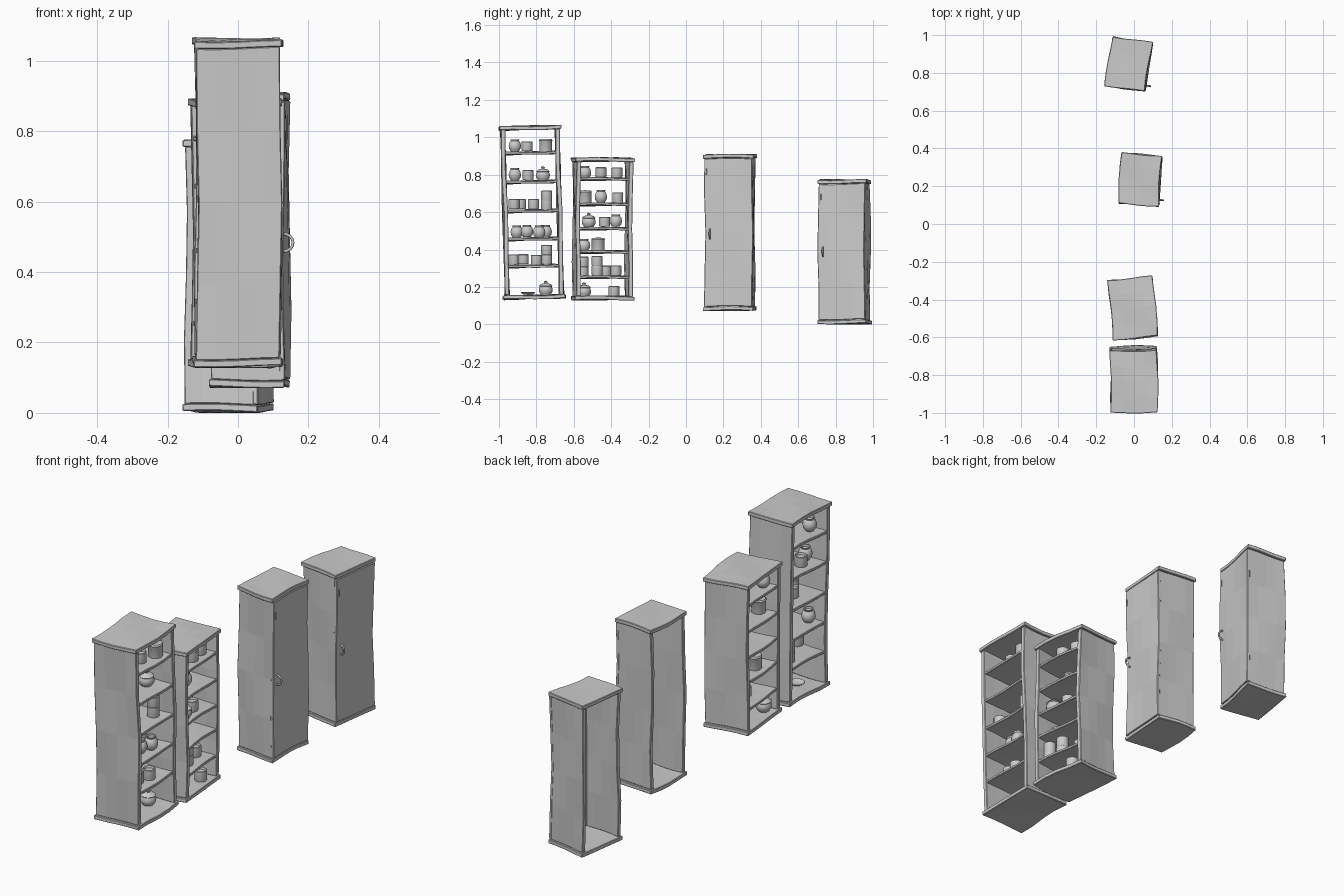
import bpy, bmesh
from math import sin, cos, pi, radians
from mathutils import Matrix, Vector

if "Cube" in bpy.data.objects:
    bpy.data.objects.remove(bpy.data.objects["Cube"])


def finish(name, bm, smooth=None):
    bmesh.ops.recalc_face_normals(bm, faces=bm.faces)
    me = bpy.data.meshes.new(name)
    bm.to_mesh(me)
    bm.free()
    ob = bpy.data.objects.new(name, me)
    bpy.context.collection.objects.link(ob)
    if smooth:
        for p in me.polygons:
            p.use_smooth = True
        me.set_sharp_from_angle(angle=radians(smooth))
    return ob


def wobble(p, seed, amp=0.004):
    # gentle hand-made warp shared by all boards of one cabinet
    return Vector((sin(p.y * 17 + p.z * 8 + seed), sin(p.x * 19 + p.z * 10 + 2 * seed),
                   0.9 * sin(p.x * 15 + p.y * 16 + 3 * seed))) * amp


def board(name, size, loc, M, seed):
    bm = bmesh.new()
    bmesh.ops.create_cube(bm, size=1)
    S = Matrix.Diagonal((*size, 1))
    bmesh.ops.transform(bm, matrix=Matrix.Translation(loc) @ S, verts=bm.verts)
    long_edges = [e for e in bm.edges if e.calc_length() > 0.05]
    bmesh.ops.subdivide_edges(bm, edges=long_edges, cuts=3, use_grid_fill=True)
    for v in bm.verts:
        v.co = M @ (v.co + wobble(v.co, seed))
    ob = finish(name, bm)
    b = ob.modifiers.new("worn_edges", 'BEVEL')
    b.width, b.segments, b.angle_limit = 0.0025, 1, radians(50)
    return ob


def placement(cx, cy, z, rot_z, rot_x=0):
    return (Matrix.Translation((cx, cy, z)) @ Matrix.Rotation(radians(rot_z), 4, 'Z')
            @ Matrix.Rotation(rot_x, 4, 'X'))


def carcass(name, w, d, h, M, seed, side_t):
    # w is along x, d along y; open at the -x and +x ends
    t = 0.02
    for part, z in (("bottom", t / 2), ("top", h - t / 2)):
        board(f"{name}_{part}", (w, d, t), (0, 0, z), M, seed)
    for part, s in (("side_front", -1), ("side_back", 1)):
        board(f"{name}_{part}", (w - 0.012, side_t, h - 2 * t),
              (0, s * (d / 2 - 0.008 - side_t / 2), h / 2), M, seed)


# Lathe profiles (radius, height)
PROFILES = {
    'j': [(0, 0), (.02, 0), (.031, .015), (.034, .032), (.029, .05), (.022, .058),
          (.025, .066), (.02, .066), (.019, .056), (0, .05)],
    'c': [(0, 0), (.028, 0), (.03, .006), (.03, .05), (.026, .053), (.024, .042), (0, .04)],
    'l': [(0, 0), (.024, 0), (.037, .018), (.038, .034), (.033, .046), (.037, .05),
          (.026, .06), (.008, .064), (.011, .073), (0, .078)],
    'b': [(0, 0), (.033, 0), (.035, .007), (.035, .06), (.037, .063), (.033, .07), (0, .072)],
    'p': [(0, 0), (.025, 0), (.04, .01), (.037, .012), (.024, .005), (0, .005)],
}


def pot(name, kind, pos):
    bm = bmesh.new()
    vs = [bm.verts.new((r, 0, z)) for r, z in PROFILES[kind]]
    es = [bm.edges.new(p) for p in zip(vs, vs[1:])]
    bmesh.ops.spin(bm, geom=vs + es, cent=(0, 0, 0), axis=(0, 0, 1), angle=2 * pi, steps=14)
    bmesh.ops.remove_doubles(bm, verts=bm.verts, dist=1e-5)
    bmesh.ops.translate(bm, vec=pos, verts=bm.verts)
    finish(name, bm, 35)


def shelf_unit(name, w, d, h, M, seed, base, rows):
    carcass(name, w, d, h, M, seed, 0.023)
    inv = M.inverted()
    n = 0
    for i, (z, items) in enumerate(rows):
        if i < len(rows) - 1:
            board(f"{name}_shelf_{i + 1}", (w - 0.02, d - 0.04, 0.014),
                  (0, 0, z - base - 0.007), M, seed)
        for y, kind in items:
            x = (-0.055, 0.06, 0.045, -0.03, 0.02)[n % 5]
            local = inv @ Vector((x, y, z))
            foot = M @ (local + wobble(local, seed))
            foot.x, foot.y = x, y
            n += 1
            if kind == 's':  # two stacked cups
                pot(f"{name}_pot_{n}", 'c', foot)
                pot(f"{name}_pot_{n}_upper", 'c', foot + Vector((0, 0, 0.051)))
            else:
                pot(f"{name}_pot_{n}", kind, foot)


# Tall open shelf
shelf_unit("tall_shelf", 0.25, 0.33, 0.925, placement(0, -0.81, 0.143, 1, 0.027), 0.7, 0.143, [
    (0.93, [(-0.915, 'j'), (-0.75, 'b'), (-0.85, 'c')]),
    (0.775, [(-0.915, 'j'), (-0.765, 'l'), (-0.845, 'c')]),
    (0.62, [(-0.92, 'c'), (-0.745, 's'), (-0.815, 'c'), (-0.885, 'c')]),
    (0.47, [(-0.905, 'j'), (-0.785, 'j'), (-0.85, 'j'), (-0.75, 'j')]),
    (0.325, [(-0.92, 'c'), (-0.745, 's'), (-0.8, 'c'), (-0.87, 'c')]),
    (0.163, [(-0.845, 'p'), (-0.75, 'l')]),
])

# Short open shelf
shelf_unit("short_shelf", 0.24, 0.32, 0.76, placement(-0.005, -0.447, 0.137, 5, -0.003), 2.3, 0.137, [
    (0.79, [(-0.54, 'j'), (-0.455, 'c'), (-0.37, 'c')]),
    (0.655, [(-0.54, 'b'), (-0.455, 'j'), (-0.365, 'c')]),
    (0.525, [(-0.52, 'l'), (-0.435, 'c'), (-0.375, 'j')]),
    (0.4, [(-0.545, 'j'), (-0.47, 'b')]),
    (0.265, [(-0.55, 's'), (-0.475, 's'), (-0.43, 'c'), (-0.375, 'c')]),
    (0.157, [(-0.545, 'l'), (-0.385, 'c')]),
])


def door_cabinet(name, w, d, h, M, seed, handle_z):
    carcass(name, w, d, h, M, seed, 0.02)
    # Door over the +x opening
    board(f"{name}_door", (0.016, d - 0.014, h - 0.044), (w / 2 - 0.006, 0, h / 2), M, seed)
    # Bow handle
    cu = bpy.data.curves.new(f"{name}_handle", 'CURVE')
    cu.dimensions = '3D'
    cu.bevel_depth, cu.bevel_resolution = 0.0045, 1
    sp = cu.splines.new('POLY')
    sp.points.add(8)
    for i, p in enumerate(sp.points):
        a = pi * i / 8 - pi / 2
        q = M @ Vector((w / 2 + 0.026 * cos(a), -d / 2 + 0.035, handle_z + 0.025 * sin(a)))
        p.co = (*q, 1)
    cu.use_fill_caps = True
    ob = bpy.data.objects.new(f"{name}_handle", cu)
    bpy.context.collection.objects.link(ob)
    # Small latch plate near the top of the door
    board(f"{name}_latch", (0.008, 0.006, 0.035), (w / 2 + 0.002, -d / 2 + 0.02, h - 0.09), M, seed)


# Closed cabinets, open at the rear (-x)
door_cabinet("middle_cabinet", 0.215, 0.27, 0.835, placement(0.03, 0.235, 0.08, -4), 4.1, 0.41)
door_cabinet("rear_cabinet", 0.215, 0.265, 0.77, placement(-0.03, 0.847, 0.01, -9), 5.6, 0.385)

# Drop the group onto the ground
bpy.context.view_layer.update()
dg = bpy.context.evaluated_depsgraph_get()
meshes = [o for o in bpy.data.objects if o.type == 'MESH']
low = min((o.matrix_world @ v.co).z for o in meshes for v in o.evaluated_get(dg).data.vertices)
for o in bpy.data.objects:
    o.location.z -= low
